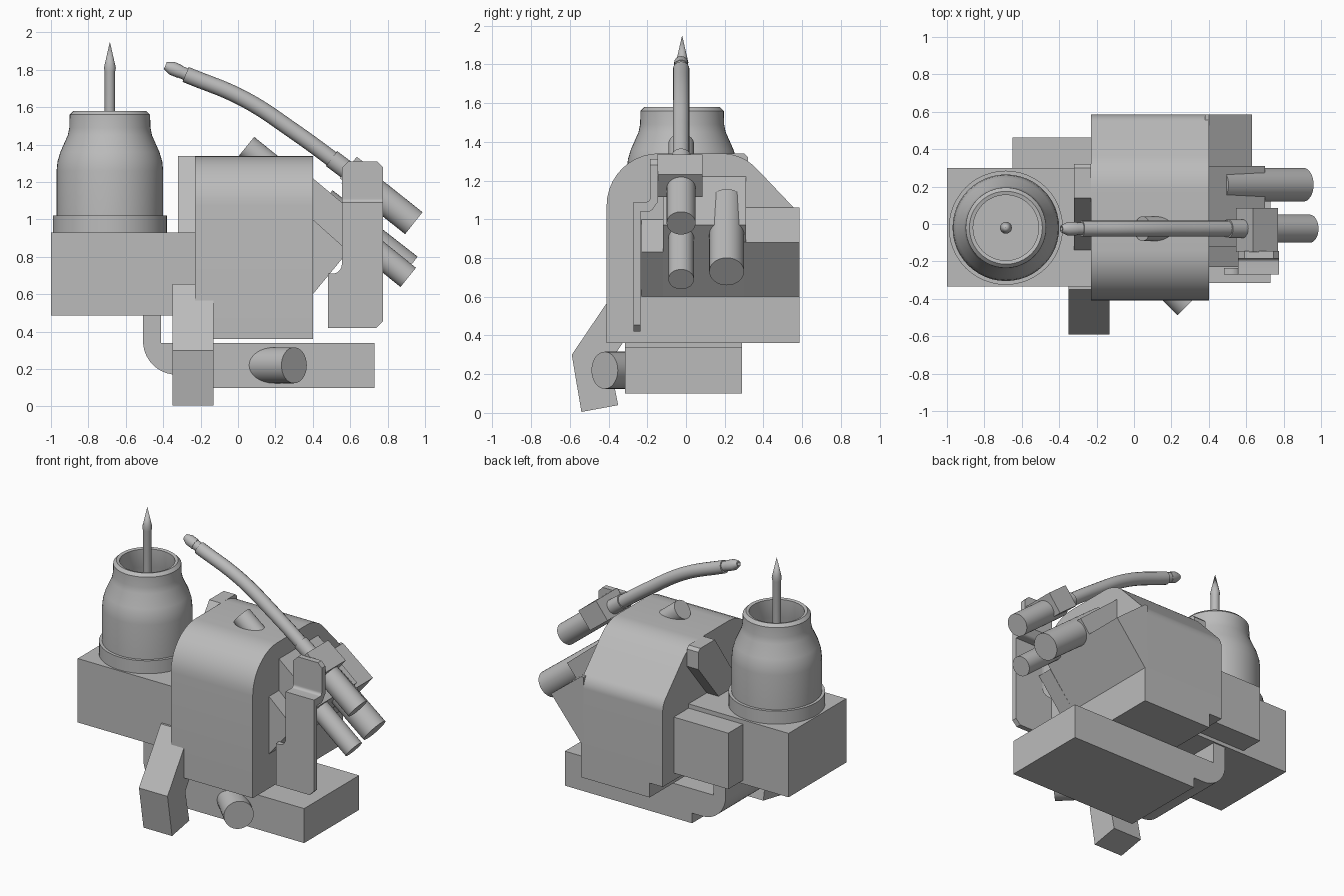
import bpy, bmesh, math
from mathutils import Vector, Matrix

cube = bpy.data.objects.get("Cube")
if cube:
    bpy.data.objects.remove(cube)

grey = bpy.data.materials.new("plain grey")
grey.use_nodes = True
grey.diffuse_color = (0.5, 0.5, 0.5, 1)
grey.node_tree.nodes["Principled BSDF"].inputs["Base Color"].default_value = (0.5, 0.5, 0.5, 1)


def finish(name, bm, smooth=True):
    bmesh.ops.recalc_face_normals(bm, faces=bm.faces[:])
    mesh = bpy.data.meshes.new(name)
    bm.to_mesh(mesh)
    bm.free()
    mesh.materials.append(grey)
    ob = bpy.data.objects.new(name, mesh)
    bpy.context.collection.objects.link(ob)
    if smooth:
        bpy.ops.object.select_all(action="DESELECT")
        ob.select_set(True)
        bpy.context.view_layer.objects.active = ob
        bpy.ops.object.shade_smooth_by_angle(angle=math.radians(30))
    return ob


def rounded(points, steps=10):
    """Replace each (a, b, radius) corner by an arc; plain points stay sharp."""
    out = []
    for i, p in enumerate(points):
        c = Vector(p[:2])
        if len(p) < 3:
            out.append(c)
            continue
        u = (Vector(points[i - 1][:2]) - c).normalized()
        v = (Vector(points[(i + 1) % len(points)][:2]) - c).normalized()
        half = u.angle(v) / 2
        centre = c + (u + v).normalized() * p[2] / math.sin(half)
        a = c + u * p[2] / math.tan(half) - centre
        b = c + v * p[2] / math.tan(half) - centre
        turn = math.atan2(a.x * b.y - a.y * b.x, a.dot(b))
        out += [centre + Matrix.Rotation(turn * k / steps, 2) @ a for k in range(steps + 1)]
    return out


def extrude(name, points, axis, lo, hi):
    """Extrude a yz profile along x, or an xz profile along y."""
    bm = bmesh.new()
    place = (lambda p, t: (t, p[0], p[1])) if axis == "x" else (lambda p, t: (p[0], t, p[1]))
    face = bm.faces.new([bm.verts.new(place(p, lo)) for p in rounded(points)])
    new = bmesh.ops.extrude_face_region(bm, geom=[face])["geom"]
    shift = Vector(place((0, 0), hi - lo))
    bmesh.ops.translate(bm, vec=shift, verts=[g for g in new if isinstance(g, bmesh.types.BMVert)])
    return finish(name, bm)


def box(name, x, y, z):
    return extrude(name, [(x[0], z[0]), (x[1], z[0]), (x[1], z[1]), (x[0], z[1])], "y", *y)


def rod(name, start, end, radius):
    bm = bmesh.new()
    a, b = Vector(start), Vector(end)
    m = Matrix.Translation((a + b) / 2) @ (b - a).to_track_quat("Z", "Y").to_matrix().to_4x4()
    bmesh.ops.create_cone(bm, cap_ends=True, segments=32, radius1=radius, radius2=radius,
                          depth=(b - a).length, matrix=m)
    return finish(name, bm)


def lathe(name, profile, x, y, steps=48):
    bm = bmesh.new()
    verts = [bm.verts.new((x + r, y, z)) for r, z in profile]
    edges = [bm.edges.new(pair) for pair in zip(verts, verts[1:])]
    bmesh.ops.spin(bm, geom=verts + edges, cent=(x, y, 0), axis=(0, 0, 1),
                   angle=math.tau, steps=steps, use_duplicate=False)
    bmesh.ops.remove_doubles(bm, verts=bm.verts[:], dist=0.0005)
    return finish(name, bm)


def tube(name, points, y, radius):
    curve = bpy.data.curves.new(name, "CURVE")
    curve.dimensions = "3D"
    curve.bevel_depth = radius
    curve.bevel_resolution = 6
    curve.use_fill_caps = True
    spline = curve.splines.new("BEZIER")
    spline.bezier_points.add(len(points) - 1)
    for bp, (x, z) in zip(spline.bezier_points, points):
        bp.co = (x, y, z)
        bp.handle_left_type = bp.handle_right_type = "AUTO"
    curve.materials.append(grey)
    ob = bpy.data.objects.new(name, curve)
    bpy.context.collection.objects.link(ob)
    return ob


# Main housing with rounded front and sloped back roof, notched at one lower edge
housing = [(-0.41, 0.36), (0.585, 0.36), (0.585, 1.03, 0.12), (0.29, 1.34, 0.25), (-0.41, 1.34, 0.27)]
extrude("housing", [(-0.41, 0.46)] + [(0.585, 0.46)] + housing[2:], "x", -0.23, 0.4)
box("housing_foot", (-0.13, 0.4), (-0.41, 0.585), (0.36, 0.46))
extrude("housing_side_rib", [(-0.14, 0.93), (0.1, 0.93), (0.32, 1.2), (0.32, 1.32), (0.3, 1.34), (0.14, 1.34)],
        "x", -0.32, -0.23)

# Side blocks and base
box("cup_block", (-1, -0.23), (-0.335, 0.3), (0.485, 0.93))
box("rear_block", (-0.65, -0.22), (0.29, 0.463), (0.51, 0.9))
box("base_plate", (-0.25, 0.73), (-0.315, 0.29), (0.1, 0.34))
extrude("base_bend", [(-0.508, 0.49), (-0.508, 0.17, 0.18), (-0.25, 0.17), (-0.25, 0.34), (-0.413, 0.34), (-0.413, 0.49)],
        "y", -0.315, 0.29)
extrude("front_lever", [(-0.35, 0.655), (-0.59, 0.3), (-0.54, 0.005), (-0.35, 0.04), (-0.395, 0.26), (-0.2, 0.55),
                        (-0.2, 0.655)], "x", -0.35, -0.13)
rod("front_knob", (0.1, -0.22, 0.22), (0.3, -0.42, 0.22), 0.096)

# Hollow cup with a needle
lathe("cup", [(0, 0.92), (0.305, 0.92), (0.305, 1.02), (0.285, 1.02), (0.285, 1.26), (0.28, 1.31), (0.265, 1.36),
              (0.225, 1.45), (0.217, 1.49), (0.215, 1.56), (0.195, 1.58), (0.175, 1.575), (0.175, 1.45),
              (0.23, 1.3), (0.23, 1.05), (0, 1.05)], -0.685, -0.02)
lathe("needle", [(0, 1.0), (0.028, 1.0), (0.028, 1.79), (0.032, 1.81), (0, 1.95)], -0.685, -0.02, 16)

# Sloped wedges on the side of the housing
for name, y, tip, top in [("front_wedge", (-0.23, -0.12), (0.59, 0.83), 1.0),
                          ("middle_wedge", (-0.12, 0.31), (0.7, 0.97), 1.22),
                          ("rear_wedge", (0.3, 0.585), (0.63, 0.88), 1.06)]:
    extrude(name, [(0.38, 0.6), (0.4, 0.6), tip, (0.4, top), (0.38, top)], "y", *y)

# Slanted rods
rod("through_rod", (0.045, -0.025, 1.39), (0.91, -0.025, 0.69), 0.066)
rod("rear_rod", (0.45, 0.21, 1.085), (0.905, 0.21, 0.73), 0.09)
rod("tube_holder", (0.6, -0.025, 1.25), (0.94, -0.025, 0.98), 0.075)
extrude("clamp", [(0.545, 1.22), (0.635, 1.335), (0.77, 1.23), (0.68, 1.115)], "y", -0.15, 0.085)

# Jogged upright plate
extrude("upright_lower", [(0.48, 0.42), (0.74, 0.42), (0.775, 0.455), (0.775, 1.09), (0.555, 1.09),
                          (0.555, 0.71, 0.05), (0.48, 0.71)], "y", -0.27, -0.235)
extrude("upright_jog", [(-0.27, 1.09), (-0.27, 1.04), (-0.18, 1.04, 0.03), (-0.145, 1.09), (-0.145, 1.12),
                        (-0.185, 1.12), (-0.185, 1.09, 0.02)], "x", 0.555, 0.775)
extrude("upright_upper", [(0.555, 1.09), (0.775, 1.09), (0.775, 1.28), (0.745, 1.31), (0.59, 1.31),
                          (0.555, 1.275)], "y", -0.185, -0.145)

# Curved tube, its collars and tip
tube("curved_tube", [(-0.28, 1.775), (0.03, 1.645), (0.3, 1.47), (0.62, 1.235)], -0.025, 0.043)
rod("tube_collar", (0.5, -0.025, 1.325), (0.6, -0.025, 1.25), 0.05)
rod("tube_neck", (-0.34, -0.025, 1.803), (-0.25, -0.025, 1.764), 0.033)
tip = lathe("tube_tip", [(0, 0), (0.036, 0), (0.036, 0.05), (0.02, 0.085), (0.012, 0.085), (0, 0.07)], 0, 0, 16)
tip.matrix_world = Matrix.Translation((-0.31, -0.025, 1.79)) @ Vector((-0.92, 0, 0.39)).to_track_quat("Z", "Y").to_matrix().to_4x4()
